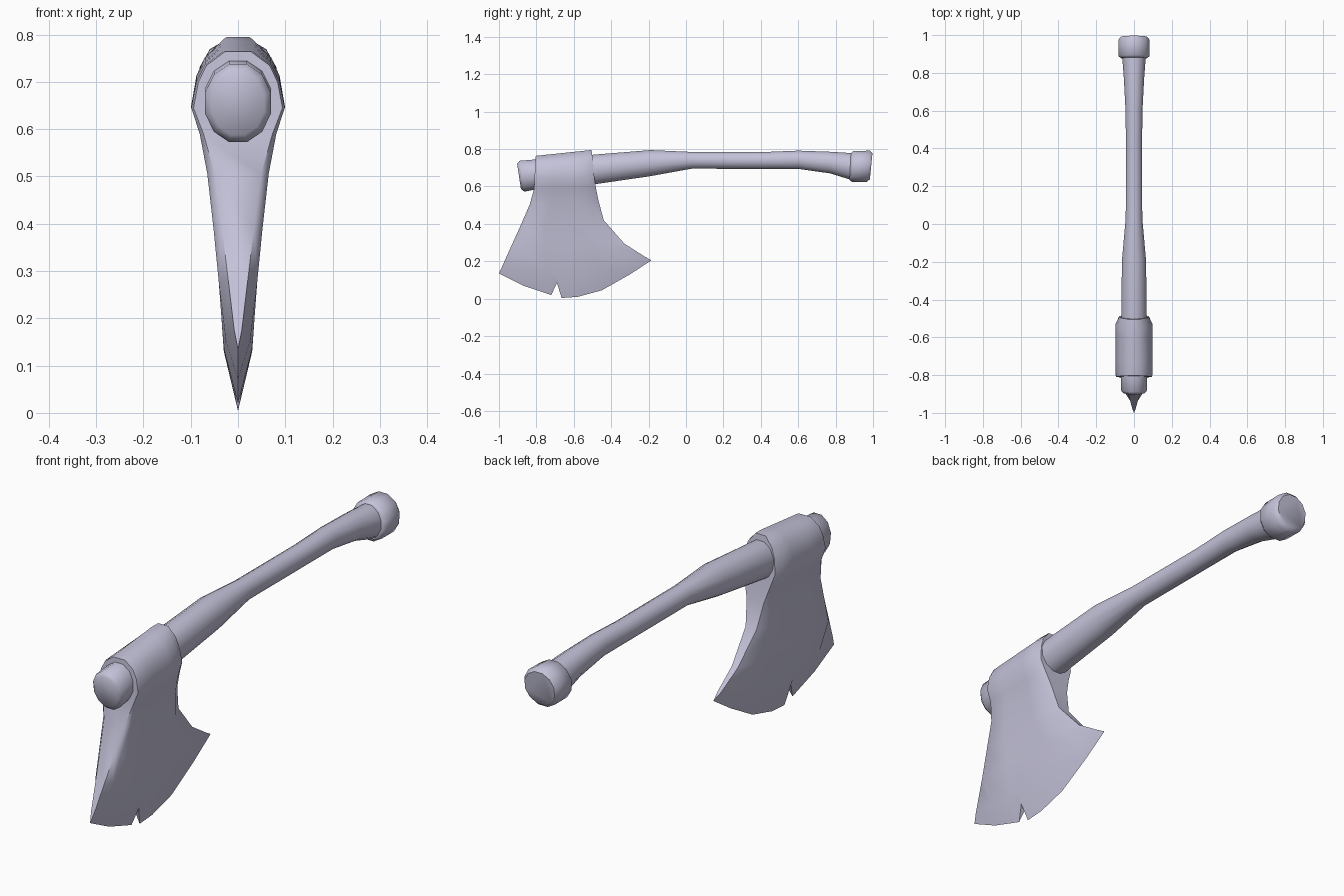
import bpy, bmesh, math

steel = bpy.data.materials.new("pale lavender grey")
steel.diffuse_color = (0.55, 0.54, 0.69, 1)


def finish(name, bm, angle):
    bmesh.ops.remove_doubles(bm, verts=bm.verts, dist=0.0005)
    bmesh.ops.recalc_face_normals(bm, faces=bm.faces)
    me = bpy.data.meshes.new(name)
    bm.to_mesh(me)
    bm.free()
    me.materials.append(steel)
    ob = bpy.data.objects.new(name, me)
    bpy.context.collection.objects.link(ob)
    bpy.ops.object.select_all(action='DESELECT')
    ob.select_set(True)
    bpy.context.view_layer.objects.active = ob
    bpy.ops.object.shade_smooth_by_angle(angle=math.radians(angle))
    return ob


def loft(name, stations, sides=12):
    """Elliptical rings along y; station = (y, z top, z bottom, half width, lean)."""
    bm = bmesh.new()
    rings = []
    for y, top, bot, rx, lean in stations:
        zc, rz = (top + bot) / 2, (top - bot) / 2
        ring = []
        for i in range(sides):
            a = 2 * math.pi * (i + 0.5) / sides
            dz = rz * math.cos(a) * 1.03
            ring.append(bm.verts.new((rx * math.sin(a) * 1.03, y + lean * dz, zc + dz)))
        rings.append(ring)
    for a, b in zip(rings, rings[1:]):
        for i in range(sides):
            j = (i + 1) % sides
            bm.faces.new((a[i], a[j], b[j], b[i]))
    bm.faces.new(rings[0])
    bm.faces.new(rings[-1])
    return finish(name, bm, 50)


# Handle, from the knob in front of the head to the grip
loft("handle", [
    (-0.893, 0.722, 0.588, 0.056, -0.15),
    (-0.877, 0.738, 0.572, 0.070, -0.15),
    (-0.80, 0.745, 0.585, 0.070, -0.05),
    (-0.50, 0.770, 0.610, 0.068, 0),
    (-0.19, 0.795, 0.655, 0.064, 0),
    (0.03, 0.785, 0.695, 0.044, 0),
    (0.43, 0.785, 0.694, 0.043, 0),
    (0.60, 0.792, 0.694, 0.045, 0),
    (0.77, 0.786, 0.670, 0.054, 0),
    (0.90, 0.778, 0.630, 0.064, 0),
])

# Pommel cap
loft("pommel", [
    (0.878, 0.778, 0.634, 0.070, 0.05),
    (0.890, 0.790, 0.625, 0.082, 0.05),
    (0.974, 0.792, 0.624, 0.082, 0.10),
    (0.990, 0.778, 0.638, 0.070, 0.10),
])

# Axe head: rows from the crown of the socket down to the cutting edge
COLS = (0, 0.05, 0.30, 0.38, 0.42, 0.52, 0.70, 0.87, 1)
# (front y, front z, back y, back z, half width, share of width kept at front, at back)
ROWS = (
    (-0.803, 0.764, -0.505, 0.795, 0.030, 0.92, 0.80),
    (-0.805, 0.735, -0.500, 0.755, 0.070, 0.95, 0.80),
    (-0.807, 0.700, -0.496, 0.715, 0.088, 0.95, 0.80),
    (-0.810, 0.645, -0.490, 0.650, 0.099, 0.95, 0.80),
    (-0.812, 0.590, -0.482, 0.595, 0.081, 0.90, 0.75),
    (-0.835, 0.505, -0.468, 0.525, 0.065, 0.75, 0.62),
    (-0.885, 0.390, -0.440, 0.420, 0.052, 0.65, 0.50),
    (-0.935, 0.280, -0.330, 0.295, 0.041, 0.50, 0.35),
)
grid = []
for fy, fz, by, bz, w, kf, kb in ROWS:
    row = []
    for i, t in enumerate(COLS):
        k = kf if i == 0 else kb if i == len(COLS) - 1 else 1
        row.append((w * k, fy + (by - fy) * t, fz + (bz - fz) * t))
    grid.append(row)
# Start of the sharpened bevel, then the nicked edge itself
grid.append([(0.008, -0.982, 0.175), (0.026, -0.86, 0.155), (0.030, -0.74, 0.135),
             (0.030, -0.69, 0.135), (0.030, -0.65, 0.130), (0.030, -0.57, 0.135),
             (0.030, -0.45, 0.165), (0.024, -0.325, 0.222), (0.008, -0.225, 0.228)])
grid.append([(0, -1.0, 0.135), (0, -0.87, 0.070), (0, -0.72, 0.020),
             (0.014, -0.69, 0.085), (0, -0.665, 0.004), (0, -0.58, 0.010),
             (0, -0.45, 0.045), (0, -0.30, 0.130), (0, -0.185, 0.205)])

bm = bmesh.new()
left, right = ([[bm.verts.new((s * x, y, z)) for x, y, z in row] for row in grid]
               for s in (-1, 1))
last = len(COLS) - 1
for r in range(len(grid) - 1):
    for side in (left, right):
        for c in range(last):
            bm.faces.new((side[r][c], side[r][c + 1], side[r + 1][c + 1], side[r + 1][c]))
    for c in (0, last):
        bm.faces.new((left[r][c], right[r][c], right[r + 1][c], left[r + 1][c]))
for r in (0, len(grid) - 1):
    for c in range(last):
        bm.faces.new((left[r][c], right[r][c], right[r][c + 1], left[r][c + 1]))
finish("axe_head", bm, 50)
